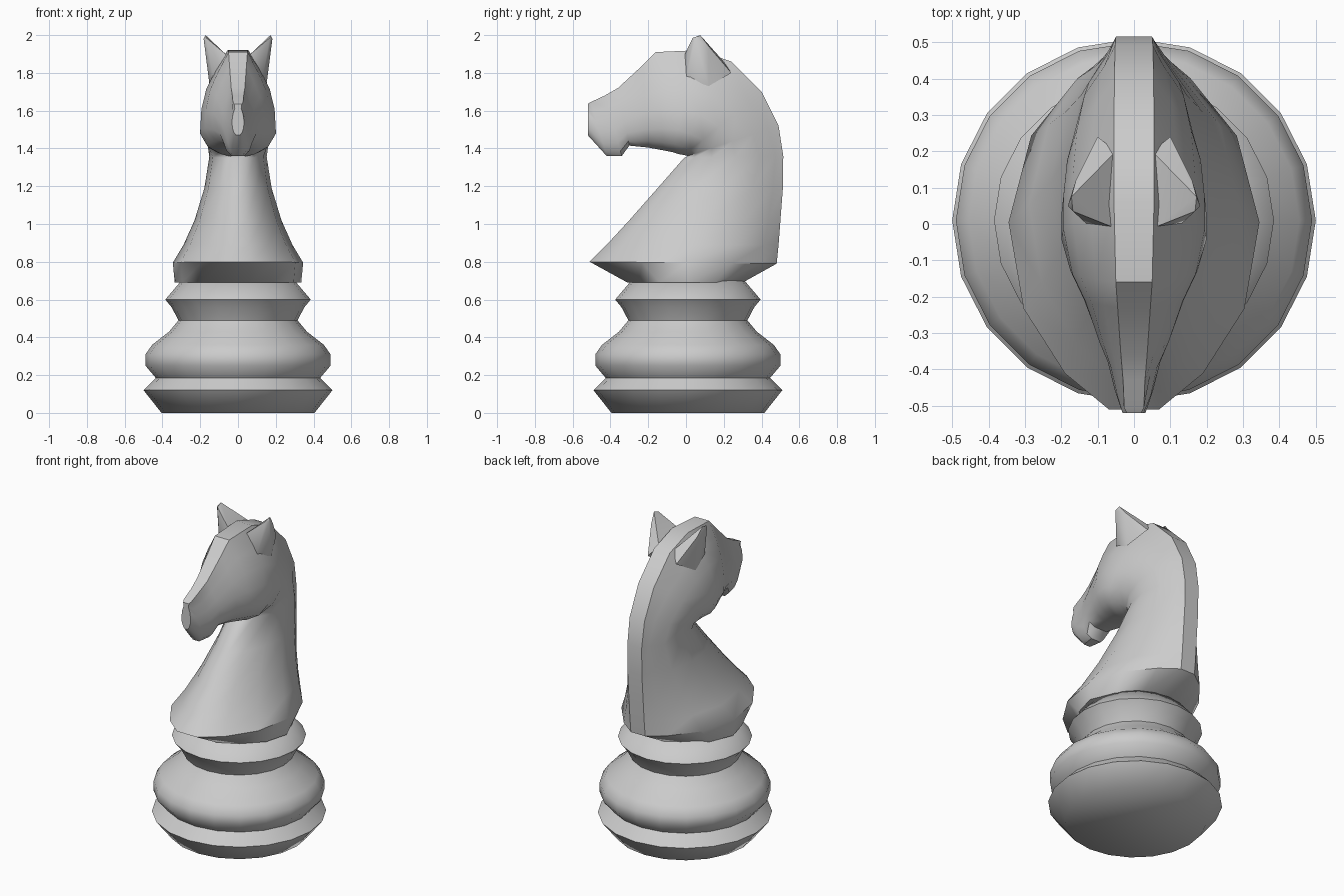
import bpy, bmesh
from math import sin, cos, pi, radians

if "Cube" in bpy.data.objects:
    bpy.data.objects.remove(bpy.data.objects["Cube"])


def finish(bm, name, angle):
    bmesh.ops.recalc_face_normals(bm, faces=bm.faces[:])
    mesh = bpy.data.meshes.new(name)
    bm.to_mesh(mesh)
    bm.free()
    ob = bpy.data.objects.new(name, mesh)
    bpy.context.collection.objects.link(ob)
    bpy.ops.object.select_all(action='DESELECT')
    ob.select_set(True)
    bpy.context.view_layer.objects.active = ob
    bpy.ops.object.shade_smooth_by_angle(angle=radians(angle))
    return ob


def loft(name, rings, angle):
    """Skin closed rings of equal point count and cap both ends."""
    bm = bmesh.new()
    loops = [[bm.verts.new(p) for p in ring] for ring in rings]
    n = len(loops[0])
    for a, b in zip(loops, loops[1:]):
        for i in range(n):
            j = (i + 1) % n
            bm.faces.new((a[i], a[j], b[j], b[i]))
    bm.faces.new(loops[0])
    bm.faces.new(loops[-1])
    return finish(bm, name, angle)


# Turned base: 20-sided lathe of (radius, z)
base = [(.405, 0), (.5, .12), (.435, .185), (.49, .25), (.49, .31), (.455, .36),
        (.365, .43), (.315, .49), (.352, .56), (.385, .60), (.30, .70)]
SIDES = 20
loft("turned_base",
     [[(r * cos(2 * pi * i / SIDES), .01 + r * sin(2 * pi * i / SIDES), z)
       for i in range(SIDES)] for r, z in base], 60)

# Horse neck and head: sections fan round the throat, from base to muzzle.
# throat y, z, crest y, z, half width, crest strip half width, head-shape blend
sections = [
    (-.31, .69, .30, .69, .335, .06, 0),
    (-.51, .80, .48, .79, .345, .05, 0),
    (-.42, .89, .49, .89, .288, .05, 0),
    (-.30, 1.02, .50, 1.02, .23, .05, 0),
    (-.15, 1.19, .513, 1.19, .178, .05, 0),
    (-.01, 1.35, .515, 1.36, .152, .05, 0),
    (.01, 1.36, .49, 1.52, .165, .052, .3),
    (-.01, 1.365, .40, 1.70, .188, .054, .7),
    (-.04, 1.37, .24, 1.86, .20, .055, 1),
    (-.07, 1.38, .06, 1.92, .20, .055, 1),
    (-.12, 1.39, -.16, 1.91, .175, .05, 1),
    (-.20, 1.405, -.23, 1.84, .138, .045, 1),
    (-.30, 1.415, -.36, 1.72, .098, .036, 1),
    (-.34, 1.36, -.43, 1.68, .075, .03, 1),
    (-.42, 1.36, -.505, 1.645, .054, .027, .8),
    (-.52, 1.47, -.52, 1.635, .032, .02, .5)]
# (position from throat to crest, share of half width)
neck_shape = [(0, .2), (.10, .55), (.28, .88), (.52, 1), (.76, .82), (.92, .45)]
head_shape = [(0, .45), (.08, .8), (.22, 1), (.42, .97), (.62, .84), (.80, .6)]
rings = []
for ty, tz, cy, cz, w, strip, k in sections:
    side = []
    for (t0, f0), (t1, f1) in zip(neck_shape, head_shape):
        t, f = t0 + (t1 - t0) * k, f0 + (f1 - f0) * k
        side.append((w * f, ty + (cy - ty) * t, tz + (cz - tz) * t))
    side.append((strip, cy, cz))
    rings.append(side + [(-x, y, z) for x, y, z in reversed(side)])
loft("horse_head_and_neck", rings, 38)

# Pointed ears: mirrored hulls rising outward from the crown
ear = [(.055, -.01, 1.89), (.13, .00, 1.77), (.15, .12, 1.73), (.10, .24, 1.80),
       (.05, .20, 1.86), (.168, .035, 1.985), (.182, .05, 1.98),
       (.172, .075, 2.0), (.16, .12, 1.94)]
for sx, label in ((1, "right"), (-1, "left")):
    bm = bmesh.new()
    for x, y, z in ear:
        bm.verts.new((sx * x, y, z))
    bmesh.ops.convex_hull(bm, input=bm.verts[:])
    finish(bm, label + "_ear", 50)
